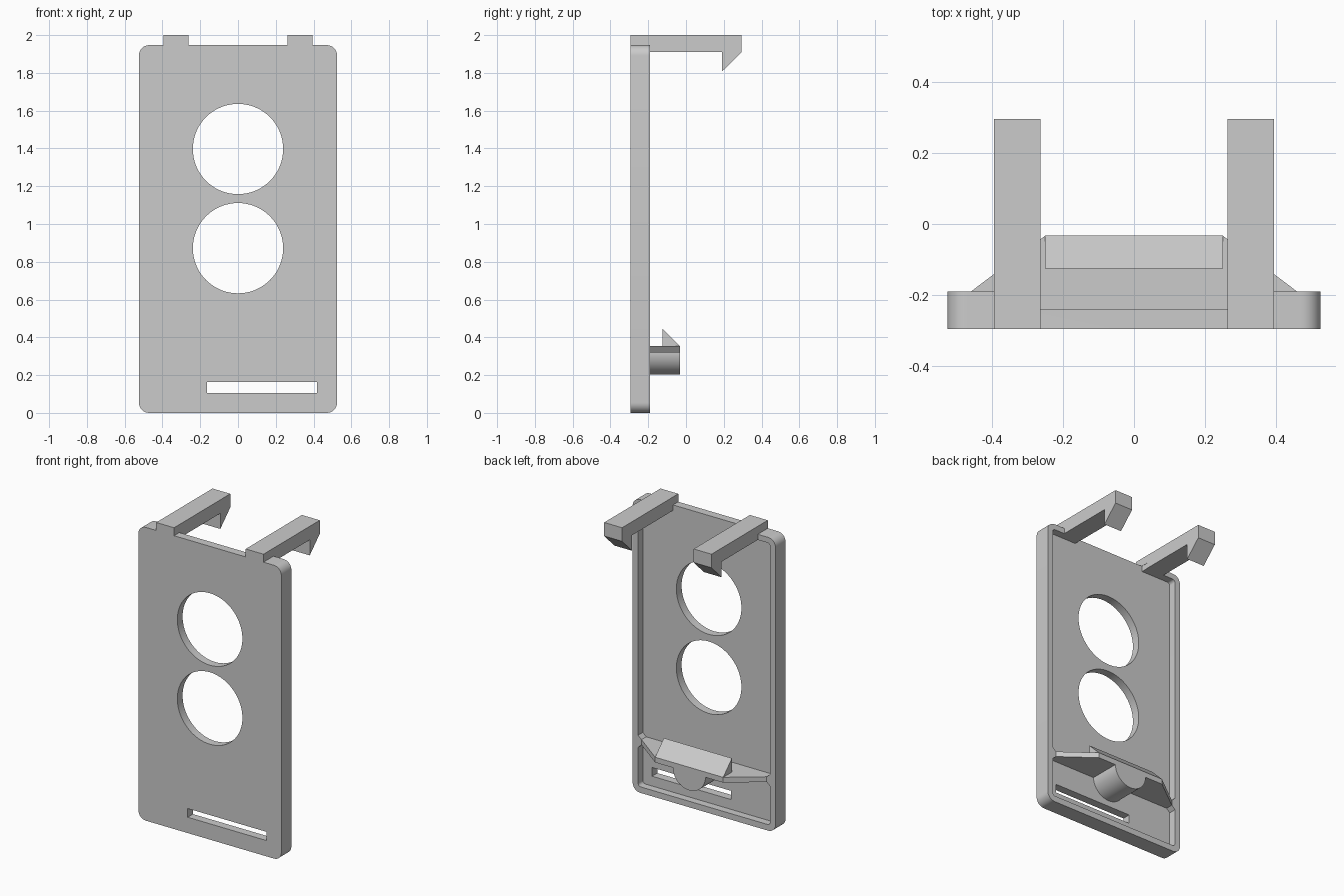
import bpy, bmesh, math

if "Cube" in bpy.data.objects:
    bpy.data.objects.remove(bpy.data.objects["Cube"], do_unlink=True)

grey = bpy.data.materials.new("plain grey")
GREY = (0.6, 0.6, 0.6, 1)
grey.diffuse_color = GREY
grey.use_nodes = True
grey.node_tree.nodes["Principled BSDF"].inputs["Base Color"].default_value = GREY

FRONT, BACK, FLOOR = -0.295, -0.19, -0.24
TOP, HALF, RIM = 1.947, 0.525, 0.04


def prism(name, points, axis, lo, hi):
    """Extrude a 2D outline along one axis; the outline uses the other two in order."""
    def place(a, b, d):
        return {"x": (d, a, b), "y": (a, d, b), "z": (a, b, d)}[axis]
    bm = bmesh.new()
    face = bm.faces.new([bm.verts.new(place(a, b, lo)) for a, b in points])
    moved = bmesh.ops.extrude_face_region(bm, geom=[face])["geom"]
    bmesh.ops.translate(bm, vec=place(0, 0, hi - lo),
                        verts=[v for v in moved if isinstance(v, bmesh.types.BMVert)])
    bmesh.ops.recalc_face_normals(bm, faces=bm.faces)
    mesh = bpy.data.meshes.new(name)
    bm.to_mesh(mesh)
    bm.free()
    mesh.materials.append(grey)
    ob = bpy.data.objects.new(name, mesh)
    bpy.context.collection.objects.link(ob)
    return ob


def arc(cx, cz, r, start, end, n):
    steps = [math.radians(start + (end - start) * i / n) for i in range(n + 1)]
    return [(cx + r * math.cos(t), cz + r * math.sin(t)) for t in steps]


def rounded(x0, x1, z0, z1, r):
    centres = [(x1 - r, z1 - r), (x0 + r, z1 - r), (x0 + r, z0 + r), (x1 - r, z0 + r)]
    return [p for i, c in enumerate(centres) for p in arc(*c, r, 90 * i, 90 * i + 90, 8)]


def box(x0, x1, z0, z1):
    return [(x0, z0), (x1, z0), (x1, z1), (x0, z1)]


def activate(ob):
    bpy.ops.object.select_all(action="DESELECT")
    ob.select_set(True)
    bpy.context.view_layer.objects.active = ob


def cut(ob, points, lo, hi):
    cutter = prism("cutter", points, "y", lo, hi)
    cutter.hide_render = True
    mod = ob.modifiers.new("cut", "BOOLEAN")
    mod.operation, mod.solver, mod.object = "DIFFERENCE", "EXACT", cutter
    activate(ob)
    bpy.ops.object.modifier_apply(modifier=mod.name)
    bpy.data.objects.remove(cutter, do_unlink=True)


# Panel with a rim, open at the top between the hooks
panel = prism("panel", rounded(-HALF, HALF, 0, TOP, 0.055), "y", FRONT, BACK)
cut(panel, rounded(RIM - HALF, HALF - RIM, RIM, 1.91, 0.02), FLOOR, 0)
cut(panel, box(-0.265, 0.265, 1.8, 2.1), FLOOR, 0)

# Two round openings and the slot
for z in (1.397, 0.872):
    cut(panel, arc(0, z, 0.239, 0, 360, 72)[:-1], -0.5, 0)
cut(panel, box(-0.163, 0.417, 0.105, 0.163), -0.5, 0)

# Top hooks with slanted catches, and rim lugs beside the shelf
hook = [(FRONT, 2), (FRONT, TOP), (BACK, TOP), (BACK, 1.91), (0.19, 1.91),
        (0.19, 1.807), (0.295, 1.91), (0.295, 2)]
for side, s in (("left", 1), ("right", -1)):
    xs = sorted((s * 0.263, s * 0.394))
    prism(side + "_hook", hook, "x", *xs)
    lug = [(s * 0.487, 0.295), (s * 0.46, 0.32), (s * 0.46, 0.355), (s * 0.487, 0.38)]
    prism(side + "_lug", lug, "y", FLOOR, BACK)

# Tapered shelf, its wedge lip and the rounded thumb tab below
prism("shelf", [(-0.487, FLOOR), (0.487, FLOOR), (0.487, -0.211), (0.25, -0.033),
                (-0.25, -0.033), (-0.487, -0.211)], "z", 0.32, 0.355)
prism("shelf_lip", [(-0.125, 0.355), (-0.033, 0.355), (-0.125, 0.447)], "x", -0.25, 0.25)
tab = prism("thumb_tab", arc(0, 0.322, 0.12, 180, 360, 32), "y", FLOOR, -0.033)

for ob in (panel, tab):
    activate(ob)
    bpy.ops.object.shade_smooth_by_angle(angle=math.radians(30))
